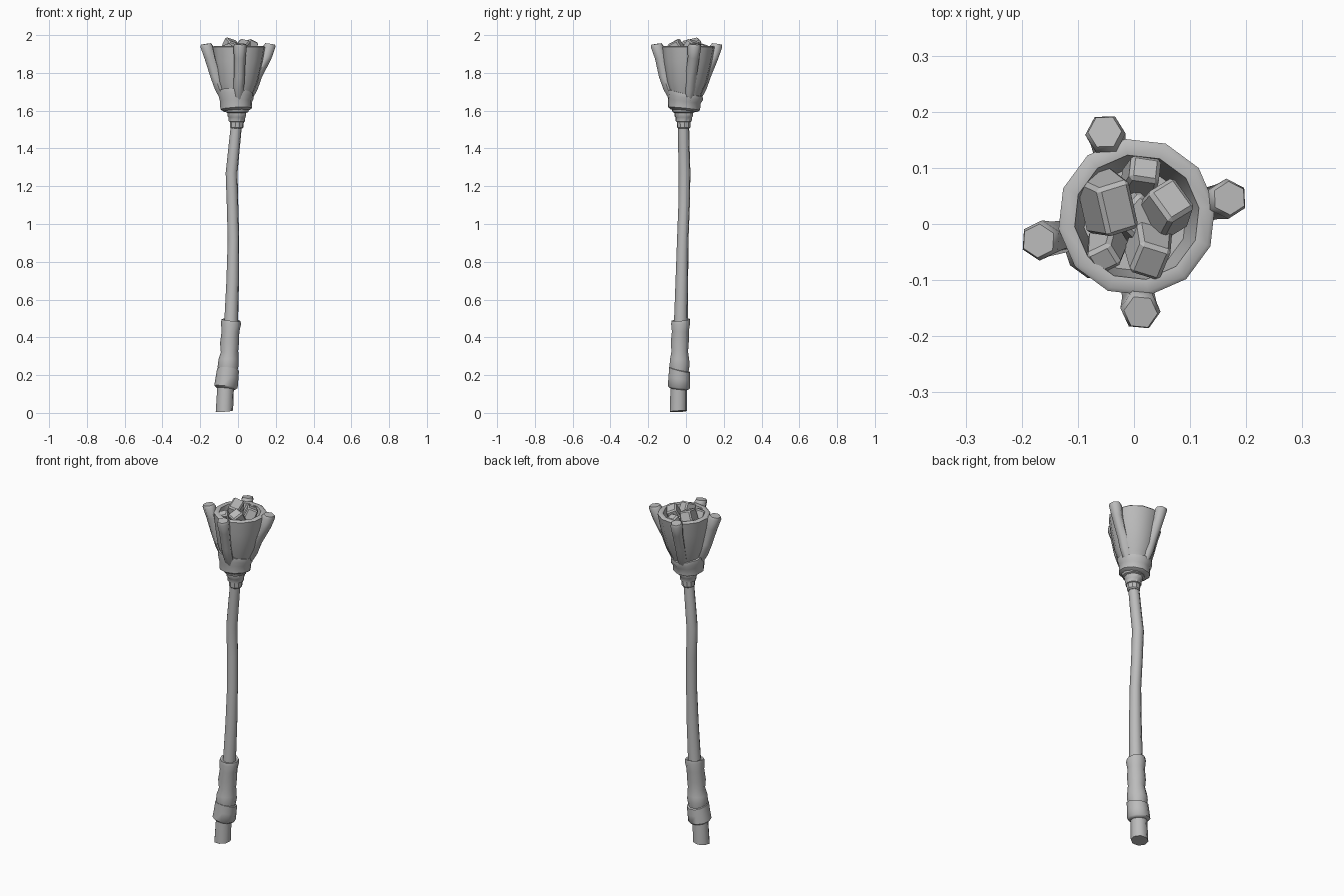
import bpy, bmesh, math
from mathutils import Vector, Matrix, Euler

grey = bpy.data.materials.new("plain grey")
grey.diffuse_color = (0.5, 0.5, 0.5, 1)


def finish(name, bm, angle):
    bmesh.ops.recalc_face_normals(bm, faces=bm.faces[:])
    me = bpy.data.meshes.new(name)
    bm.to_mesh(me)
    bm.free()
    ob = bpy.data.objects.new(name, me)
    bpy.context.collection.objects.link(ob)
    me.materials.append(grey)
    bpy.ops.object.select_all(action='DESELECT')
    bpy.context.view_layer.objects.active = ob
    ob.select_set(True)
    bpy.ops.object.shade_smooth_by_angle(angle=math.radians(angle))
    return ob


def loft(name, rings, sides, turn=0.0, angle=50):
    """Skin rings (x, y, z, radius[, slope in x, slope in y]) and cap both ends."""
    bm = bmesh.new()
    loops = []
    for x, y, z, r, *s in rings:
        sx, sy = s if s else (0, 0)
        loop = []
        for i in range(sides):
            a = turn + 2 * math.pi * i / sides
            dx, dy = r * math.cos(a), r * math.sin(a)
            loop.append(bm.verts.new((x + dx, y + dy, z + sx * dx + sy * dy)))
        loops.append(loop)
    for a, b in zip(loops, loops[1:]):
        for i in range(sides):
            j = (i + 1) % sides
            bm.faces.new((a[i], a[j], b[j], b[i]))
    bm.faces.new(loops[0][::-1])
    bm.faces.new(loops[-1])
    return finish(name, bm, angle)


# crooked wooden shaft
loft("shaft", [(-.072, -.040, .008, .047, .08, .05), (-.066, -.038, .13, .045),
               (-.036, -.027, .49, .037), (-.028, -.022, .70, .034),
               (-.024, -.017, .92, .031), (-.029, -.010, 1.10, .031),
               (-.034, -.008, 1.27, .032), (-.021, -.011, 1.40, .031),
               (-.008, -.013, 1.53, .030)], 8, .2)

# handle wraps
loft("lower_wrap", [(-.064, -.037, .128, .050, -.1, -.1), (-.064, -.037, .138, .062, -.1, -.1),
                    (-.058, -.035, .185, .060, -.1, -.15), (-.053, -.034, .228, .058, -.1, -.25),
                    (-.053, -.034, .232, .045, -.1, -.25)], 10)
loft("upper_wrap", [(-.053, -.034, .205, .048, .1, .1), (-.052, -.034, .25, .056, .1, .1),
                    (-.050, -.034, .285, .053), (-.045, -.033, .325, .046, .1, 0),
                    (-.045, -.033, .37, .050), (-.040, -.030, .43, .047),
                    (-.037, -.028, .475, .053, -.1, .1), (-.037, -.028, .492, .050, -.1, .1),
                    (-.037, -.028, .488, .036, -.1, .1)], 10)

# stepped neck under the head
loft("neck", [(-.007, -.012, 1.505, .030), (-.007, -.012, 1.512, .036), (-.006, -.012, 1.54, .037),
              (-.006, -.012, 1.543, .043), (-.006, -.012, 1.565, .045),
              (-.006, -.012, 1.570, .049), (-.006, -.012, 1.588, .050),
              (-.006, -.012, 1.592, .060), (-.007, -.011, 1.62, .070)], 10, .1, 35)

# tilted collar band
loft("collar", [(-.010, -.010, 1.600, .070, .05, -.1), (-.010, -.010, 1.610, .085, .05, -.1),
                (-.011, -.009, 1.650, .087, .0, -.15), (-.011, -.006, 1.675, .096, -.08, -.2),
                (-.011, -.006, 1.697, .095, -.08, -.2), (-.009, -.004, 1.698, .076, -.08, -.2)], 10, .2)

# hollow cup
loft("cup", [(-.006, -.004, 1.64, .070), (-.004, 0, 1.70, .088), (-.002, .003, 1.75, .108),
             (.003, .009, 1.86, .130), (.005, .012, 1.937, .141), (.005, .012, 1.943, .134),
             (.005, .012, 1.940, .112), (.003, .010, 1.90, .106), (.002, .007, 1.83, .092)], 12, .15)

# four bent prongs gripping the cup
tops = [(-.052, .164), (.170, .046), (-.170, -.030), (.012, -.157)]
for k, (tx, ty) in enumerate(tops):
    c = Vector((-.008, -.004))
    d = (Vector((tx, ty)) - c)
    u = d.normalized()
    path = [(.062, 1.655, .022), (.090, 1.715, .028), (.113, 1.78, .029),
            (d.length - .021, 1.88, .031), (d.length - .004, 1.94, .036), (d.length, 1.953, .030)]
    rings = [(c.x + u.x * r, c.y + u.y * r, z, w, -.15 * u.x, -.15 * u.y) for r, z, w in path]
    loft("prong_%d" % (k + 1), rings, 6, math.atan2(u.y, u.x) + .3, 60)

# chunky coals: bevelled, tapered blocks
coals = [((-.045, .035, 1.925), (.075, .105, .10), (.25, .30, .30)),
         ((.058, .028, 1.925), (.070, .080, .09), (-.20, .40, .55)),
         ((.014, .085, 1.905), (.065, .055, .09), (-.35, .10, -.15)),
         ((-.050, -.045, 1.905), (.060, .055, .09), (.35, -.30, .45)),
         ((.027, -.047, 1.925), (.070, .075, .09), (.45, .20, -.30)),
         ((.003, .012, 1.88), (.080, .080, .09), (.2, .1, .8))]
for k, (pos, size, rot) in enumerate(coals):
    bm = bmesh.new()
    bmesh.ops.create_cube(bm, size=1)
    for v in bm.verts:
        if v.co.z > 0:
            v.co.x *= .82
            v.co.y *= .86
    bmesh.ops.transform(bm, verts=bm.verts[:], matrix=Matrix.Diagonal((*size, 1)))
    bmesh.ops.bevel(bm, geom=bm.edges[:], offset=.007, segments=1, affect='EDGES')
    bmesh.ops.transform(bm, verts=bm.verts[:],
                        matrix=Matrix.Translation(pos) @ Euler(rot).to_matrix().to_4x4())
    finish("coal_%d" % (k + 1), bm, 20)
